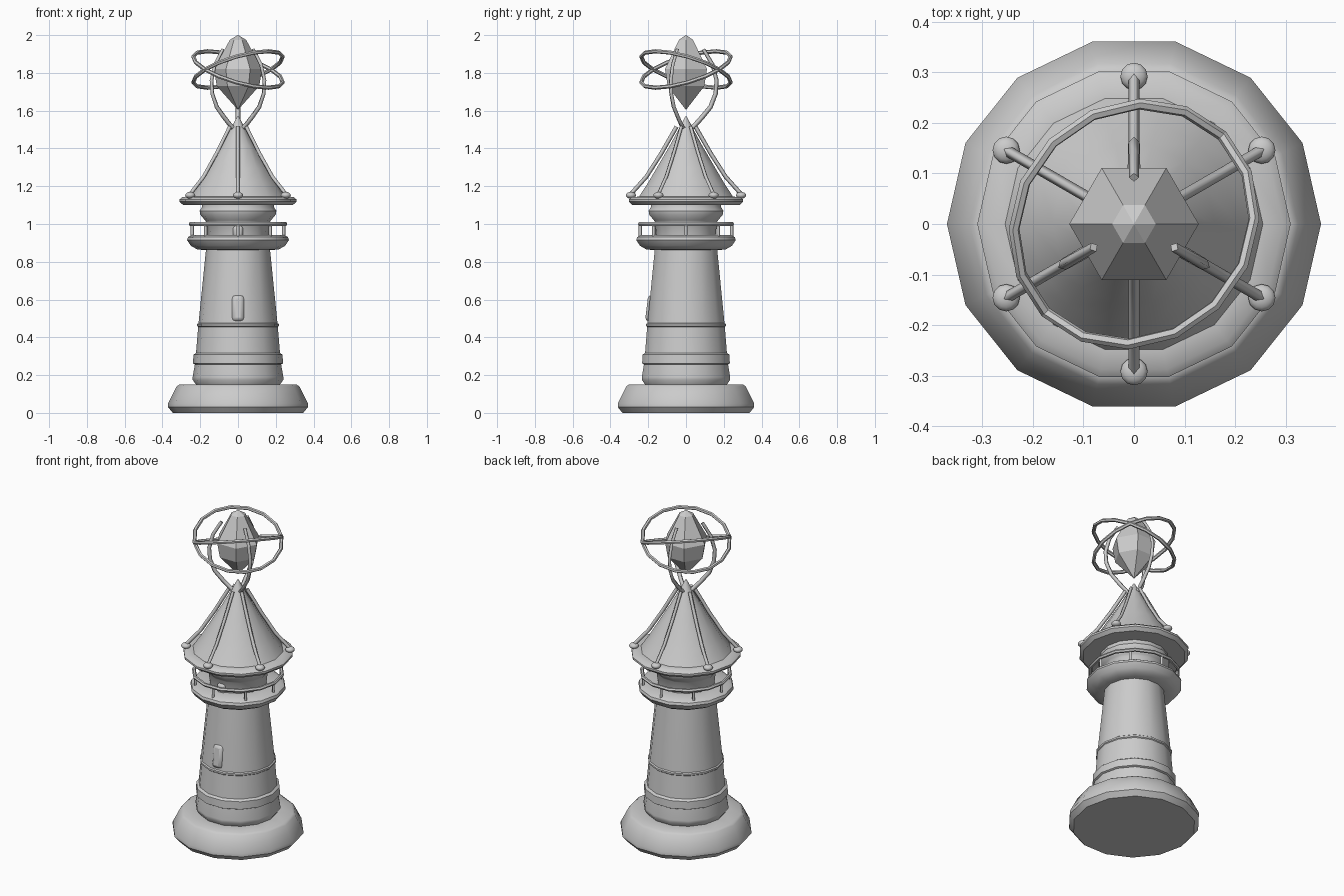
import bpy
import math
from math import cos, sin, pi, radians
from mathutils import Vector, Matrix

cube = bpy.data.objects.get("Cube")
if cube:
    bpy.data.objects.remove(cube, do_unlink=True)

SIDES = 14

grey = bpy.data.materials.new("plain grey")
grey.use_nodes = True
grey.diffuse_color = (0.6, 0.6, 0.6, 1)
grey.node_tree.nodes["Principled BSDF"].inputs["Base Color"].default_value = (0.6, 0.6, 0.6, 1)


def finish(obj, name, smooth=35):
    obj.name = name
    obj.data.materials.append(grey)
    bpy.ops.object.select_all(action="DESELECT")
    obj.select_set(True)
    bpy.context.view_layer.objects.active = obj
    if smooth:
        bpy.ops.object.shade_smooth_by_angle(angle=radians(smooth))
    return obj


def lathe(name, profile, sides=SIDES, smooth=35):
    """Turn a (radius, height) profile about z, listed from the bottom up, with closed ends."""
    verts = [(r * cos(2 * pi * i / sides), r * sin(2 * pi * i / sides), z)
             for r, z in profile for i in range(sides)]
    faces = []
    for k in range(len(profile) - 1):
        for i in range(sides):
            j = (i + 1) % sides
            faces.append((k * sides + i, k * sides + j, (k + 1) * sides + j, (k + 1) * sides + i))
    last = (len(profile) - 1) * sides
    faces.append(tuple(reversed(range(sides))))
    faces.append(tuple(range(last, last + sides)))
    mesh = bpy.data.meshes.new(name)
    mesh.from_pydata(verts, [], faces)
    obj = bpy.data.objects.new(name, mesh)
    bpy.context.collection.objects.link(obj)
    return finish(obj, name, smooth)


def rod(name, points, radius, angle=0.0, tip=1.0):
    """Sweep a square rod along (distance, height) points in the vertical plane at an angle."""
    curve = bpy.data.curves.new(name, "CURVE")
    curve.dimensions = "3D"
    curve.bevel_depth = radius
    curve.bevel_resolution = 0
    curve.use_fill_caps = True
    spline = curve.splines.new("POLY")
    spline.points.add(len(points) - 1)
    for i, (d, z) in enumerate(points):
        spline.points[i].co = (d * cos(angle), d * sin(angle), z, 1)
        spline.points[i].radius = 1 + (tip - 1) * i / (len(points) - 1)
    obj = bpy.data.objects.new(name, curve)
    bpy.context.collection.objects.link(obj)
    finish(obj, name, 0)
    bpy.ops.object.convert(target="MESH")
    return bpy.context.object


def hoop(name, radius, thickness, z, rotation=None, sides=SIDES):
    bpy.ops.mesh.primitive_torus_add(major_radius=radius, minor_radius=thickness,
                                     major_segments=sides, minor_segments=6)
    obj = bpy.context.object
    obj.data.transform(Matrix.Translation((0, 0, z)) @ (rotation or Matrix()))
    return finish(obj, name)


def panel(name, half_width, low, high, y_low, y_high, depth, bevel):
    """A rounded plate leaning with the wall on the front."""
    bpy.ops.mesh.primitive_cube_add(size=1)
    obj = bpy.context.object
    for v in obj.data.vertices:
        top = v.co.z > 0
        front = y_high if top else y_low
        v.co = Vector((v.co.x * 2 * half_width, front if v.co.y < 0 else front + depth,
                       high if top else low))
    mod = obj.modifiers.new("rounded", "BEVEL")
    mod.width = bevel
    mod.segments = 2
    return finish(obj, name)


# Foot and tapering tower
lathe("base", [(0.345, 0), (0.37, 0.03), (0.37, 0.05), (0.345, 0.1), (0.325, 0.14), (0.31, 0.15),
               (0.22, 0.15)])
lathe("tower", [(0.215, 0.14), (0.24, 0.175), (0.24, 0.19), (0.228, 0.26), (0.222, 0.32),
                (0.21, 0.465), (0.168, 0.88)])
lathe("lower_band", [(0.226, 0.255), (0.238, 0.262), (0.236, 0.308), (0.222, 0.318)])
lathe("upper_band", [(0.207, 0.452), (0.216, 0.46), (0.216, 0.47), (0.205, 0.478)])
panel("window", 0.034, 0.485, 0.625, -0.217, -0.2, 0.06, 0.02)

# Gallery with its railing
lathe("gallery", [(0.17, 0.862), (0.215, 0.865), (0.25, 0.885), (0.27, 0.915), (0.265, 0.93),
                  (0.245, 0.942), (0.16, 0.942)])
hoop("gallery_rail", 0.25, 0.011, 1.0)
for i in range(8):
    rod("rail_post", [(0.242, 0.93), (0.242, 1.0)], 0.009, i * pi / 4)

# Lantern room
lathe("lantern_room", [(0.16, 0.93), (0.168, 1.01), (0.175, 1.02), (0.2, 1.05), (0.203, 1.07),
                       (0.19, 1.09), (0.19, 1.11)])
panel("gallery_door", 0.026, 0.93, 0.99, -0.175, -0.175, 0.05, 0.014)

# Concave roof with its rim
lathe("roof", [(0.19, 1.1), (0.29, 1.1), (0.31, 1.118), (0.31, 1.13), (0.295, 1.142), (0.255, 1.145),
               (0.205, 1.22), (0.16, 1.295), (0.088, 1.415), (0.038, 1.505), (0.004, 1.57)])

# Roof ribs ending in knobs
for i in range(6):
    a = pi / 6 + i * pi / 3
    rod("roof_rib", [(0.05, 1.515), (0.13, 1.375), (0.21, 1.25), (0.295, 1.155)], 0.011, a)
    bpy.ops.mesh.primitive_uv_sphere_add(segments=12, ring_count=8, radius=0.027)
    knob = finish(bpy.context.object, "roof_knob", 60)
    knob.location = (0.292 * cos(a), 0.292 * sin(a), 1.152)
    knob.scale.z = 0.65

# Three claws around the crystal
for i in range(3):
    rod("claw", [(0.01, 1.505), (0.04, 1.515), (0.085, 1.565), (0.13, 1.62), (0.157, 1.69), (0.162, 1.76),
                 (0.14, 1.845), (0.092, 1.925)], 0.014, pi / 2 + i * 2 * pi / 3, 0.7)

# Faceted crystal and its two crossed rings
lathe("crystal", [(0.001, 1.605), (0.112, 1.73), (0.128, 1.82), (0.043, 1.975), (0.001, 2.0)], 6, 0)
axis = Vector((1, 1, 0)).normalized()
for side in (1, -1):
    hoop("orbit_ring", 0.247, 0.011, 1.818, Matrix.Rotation(side * radians(23), 4, axis), 16)
